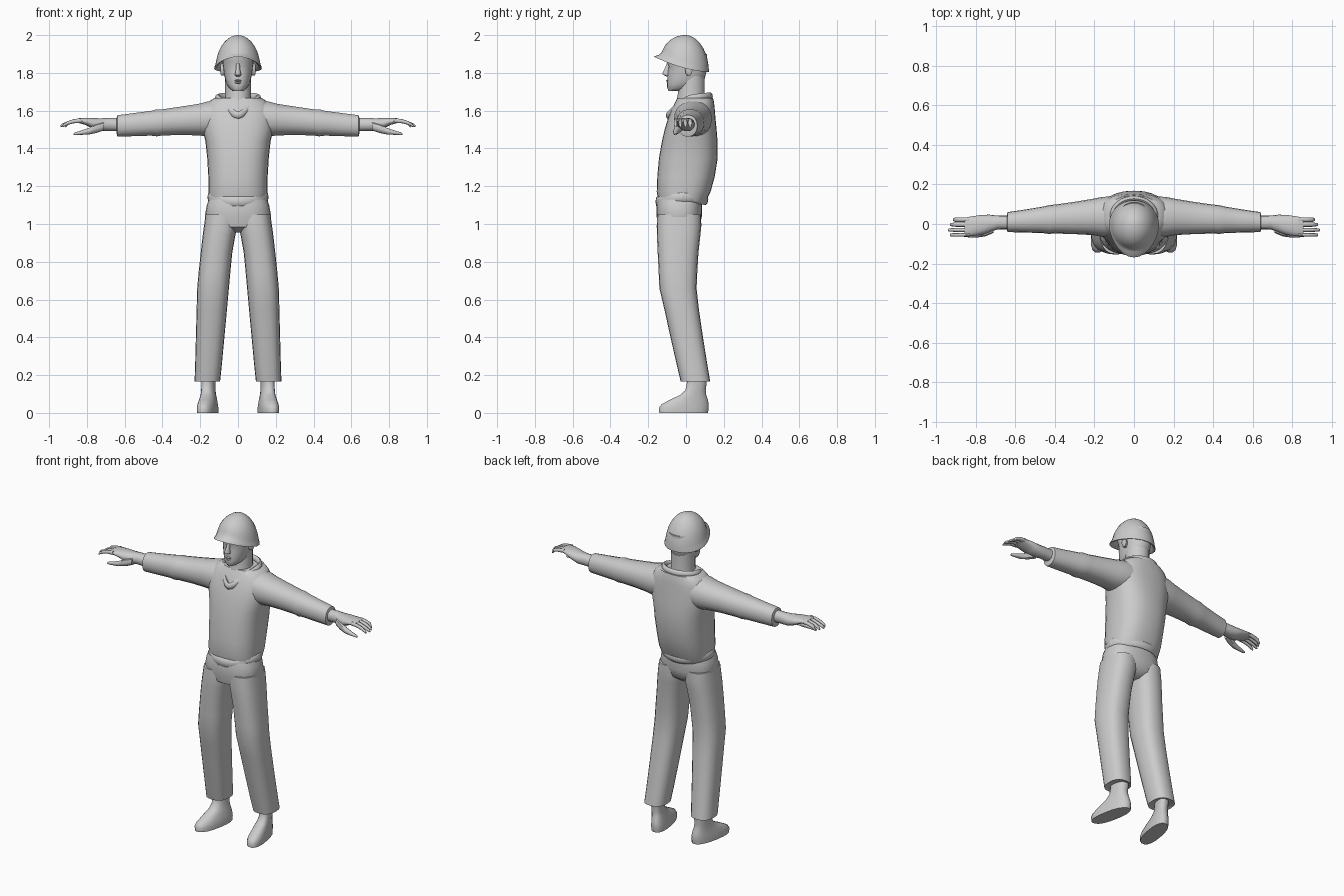
import bpy, math
from mathutils import Vector

cloth = bpy.data.materials.new("light_grey")
cloth.diffuse_color = (0.6, 0.6, 0.6, 1)


def skin_rings(name, rings, angle=50):
    """Join rings of points into a closed, smooth-shaded part."""
    n = len(rings[0])
    verts = [p for ring in rings for p in ring]
    faces = [list(range(n))[::-1], list(range(len(verts) - n, len(verts)))]
    for k in range(len(rings) - 1):
        for i in range(n):
            j = (i + 1) % n
            faces.append([k * n + i, k * n + j, (k + 1) * n + j, (k + 1) * n + i])
    me = bpy.data.meshes.new(name)
    me.from_pydata(verts, [], faces)
    me.materials.append(cloth)
    ob = bpy.data.objects.new(name, me)
    bpy.context.collection.objects.link(ob)
    bpy.ops.object.select_all(action='DESELECT')
    ob.select_set(True)
    bpy.context.view_layer.objects.active = ob
    bpy.ops.object.mode_set(mode='EDIT')
    bpy.ops.mesh.select_all(action='SELECT')
    bpy.ops.mesh.normals_make_consistent(inside=False)
    bpy.ops.object.mode_set(mode='OBJECT')
    bpy.ops.object.shade_smooth_by_angle(angle=math.radians(angle))
    return ob


def unit(n, p):
    """Rounded-square outline; p = 2 is a circle."""
    for i in range(n):
        a = 2 * math.pi * i / n
        c, s = math.cos(a), math.sin(a)
        yield (math.copysign(abs(c) ** (2 / p), c), math.copysign(abs(s) ** (2 / p), s))


def upright(name, rows, n=20, p=2.3, angle=50, warp=None):
    """Rows: z, x0, x1, y0, y1."""
    rings = []
    for z, x0, x1, y0, y1 in rows:
        ring = [Vector(((x0 + x1) / 2 + u * (x1 - x0) / 2,
                        (y0 + y1) / 2 + v * (y1 - y0) / 2, z)) for u, v in unit(n, p)]
        rings.append([warp(q) for q in ring] if warp else ring)
    return skin_rings(name, rings, angle)


def sideways(name, rows, side, n=16, p=2.2, angle=50):
    """Rows: x, y0, y1, z0, z1; mirrored by side."""
    rings = [[Vector((side * x, (y0 + y1) / 2 + u * (y1 - y0) / 2,
                      (z0 + z1) / 2 + v * (z1 - z0) / 2)) for u, v in unit(n, p)]
             for x, y0, y1, z0, z1 in rows]
    return skin_rings(name, rings, angle)


def sym(rows):
    return [(z, -w, w, y0, y1) for z, w, y0, y1 in rows]


def tube(name, pts, ru, rz, n=8):
    """Closed roll of cloth around the body, following pts."""
    rings, m = [], len(pts)
    for i in range(m + 1):
        c = pts[i % m]
        t = pts[(i + 1) % m] - pts[i - 1 if i % m else -1]
        out = Vector((t.y, -t.x, 0)).normalized()
        up = out.cross(t).normalized()
        rings.append([c + out * ru * u + up * rz * v for u, v in unit(n, 2)])
    return skin_rings(name, rings)


# Sweater body
upright("sweater_body", sym([
    (1.12, .150, -.145, .105), (1.17, .156, -.155, .130), (1.25, .157, -.152, .152),
    (1.35, .163, -.143, .168), (1.44, .173, -.127, .167), (1.50, .188, -.113, .162),
    (1.56, .192, -.095, .156), (1.61, .182, -.075, .152), (1.645, .158, -.058, .148),
    (1.668, .125, -.045, .143)]), n=28, p=2.5)

# Rolled hem, sagging at the front
ring = [2 * math.pi * i / 32 for i in range(32)]
tube("sweater_hem", [Vector((.148 * math.cos(a), -.022 + .126 * math.sin(a),
     1.13 - .012 * max(0, -math.sin(a)) + .012 * math.cos(a) ** 2)) for a in ring], .014, .03)

# Collar: high behind the neck, dropping to a V on the chest
path = []
for a in ring:
    f = max(0, -math.sin(a)) ** 2.2
    w = .108 * (1 - .35 * f)
    path.append(Vector((w * math.cos(a), .04 + .088 * math.sin(a) - .045 * f,
                        1.667 + .01 * math.sin(a) - .082 * f)))
tube("sweater_collar", path, .014, .02)

# Trousers: hips and waist
upright("trouser_hips", sym([
    (.955, .045, -.09, .03), (.985, .15, -.145, .07), (1.04, .176, -.156, .084),
    (1.10, .165, -.156, .085), (1.13, .155, -.15, .085)]), n=24, p=2.5)

# Head and neck
upright("neck", sym([(1.55, .085, -.072, .11), (1.62, .075, -.062, .105),
                     (1.68, .068, -.045, .10), (1.80, .068, -.04, .10)]), n=18, p=2)
upright("head", sym([
    (1.705, .028, -.092, -.02), (1.718, .045, -.099, .03), (1.74, .06, -.100, .07),
    (1.765, .068, -.099, .098), (1.80, .075, -.098, .107), (1.835, .079, -.092, .11),
    (1.86, .082, -.102, .11), (1.90, .085, -.105, .11)]), n=24, p=2.2)
upright("nose", sym([(1.782, .012, -.105, -.08), (1.79, .018, -.124, -.08),
                     (1.80, .015, -.126, -.08), (1.825, .010, -.112, -.08),
                     (1.85, .009, -.102, -.08)]), n=10, p=2)
for z, d in ((1.759, -.106), (1.747, -.104)):
    upright("lip", sym([(z - .006, .016, d + .005, -.07), (z, .024, d, -.07),
                        (z + .005, .014, d + .004, -.07)]), n=10, p=2)

# Helmet with flared, tilted rim
rings = []
for h, grow, fl in ((.30, .86, 0), (.02, .93, .3), (0, 1, 1), (.03, 1, .95), (.10, 1, .35),
                    (.2, 1, .08), (.35, 1, 0), (.5, 1, 0), (.65, 1, 0), (.78, 1, 0),
                    (.88, 1, 0), (.95, 1, 0), (.985, 1, 0), (.999, 1, 0)):
    r = grow * math.sqrt(1 - h * h)
    pts = []
    for u, v in unit(28, 2):
        front = max(0, -v)
        x = u * r * (.118 + .008 * fl)
        y = -.004 + v * r * (.125 + .04 * fl * front)
        rim_y = -.004 + v * (.125 + .04 * front)
        rim = 1.805 + .08 * max(0, (.121 - rim_y) / .29) ** 1.7
        pts.append(Vector((x, y, rim + h * (2 - rim))))
    rings.append(pts)
skin_rings("helmet", rings, 60)

for s, tag in ((-1, "right"), (1, "left")):
    def mir(q, s=s):
        return Vector((s * q.x, q.y, q.z))

    # Ear
    sideways(tag + "_ear", [(.07, -.005, .03, 1.785, 1.85), (.088, -.005, .035, 1.785, 1.85),
                            (.092, 0, .03, 1.79, 1.845)], s, n=10)

    # Sleeve with a slight elbow fold and a cuff
    sideways(tag + "_sleeve", [
        (.08, -.06, .14, 1.47, 1.655), (.16, -.064, .137, 1.462, 1.65),
        (.21, -.056, .127, 1.468, 1.637), (.30, -.051, .112, 1.470, 1.623),
        (.40, -.048, .098, 1.468, 1.608), (.43, -.050, .095, 1.463, 1.608),
        (.46, -.046, .088, 1.467, 1.600), (.55, -.043, .073, 1.464, 1.588),
        (.638, -.041, .06, 1.462, 1.577), (.642, -.03, .045, 1.475, 1.565)], s, n=18)

    # Wrist and palm
    sideways(tag + "_hand", [
        (.60, -.028, .042, 1.490, 1.562), (.69, -.027, .043, 1.492, 1.562),
        (.73, -.042, .047, 1.492, 1.560), (.77, -.055, .046, 1.505, 1.562),
        (.81, -.060, .040, 1.525, 1.562), (.845, -.062, .034, 1.535, 1.560),
        (.855, -.058, .030, 1.540, 1.556)], s, n=14)

    # Fingers and thumb
    for i, (y, tip) in enumerate(((.022, .915), (-.003, .93), (-.030, .94), (-.055, .93))):
        b = .012 - .001 * i
        sideways(f"{tag}_finger_{i + 1}", [
            (.83, y - b, y + b, 1.536, 1.560), (.87, y - b, y + b, 1.533, 1.555),
            (.90, y - b, y + b, 1.525, 1.545), (tip - .006, y - .008, y + .008, 1.514, 1.530),
            (tip, y - .005, y + .005, 1.512, 1.522)], s, n=8)
    sideways(tag + "_thumb", [
        (.71, -.045, -.01, 1.495, 1.54), (.75, -.062, -.022, 1.482, 1.53),
        (.79, -.068, -.036, 1.474, 1.508), (.83, -.068, -.044, 1.472, 1.495),
        (.862, -.064, -.048, 1.470, 1.485), (.87, -.060, -.052, 1.472, 1.480)], s, n=8)

    # Trouser leg
    upright(tag + "_trouser_leg", [
        (1.05, .005, .172, -.152, .08), (.99, .004, .180, -.155, .081),
        (.94, .014, .187, -.154, .076), (.85, .030, .197, -.150, .066),
        (.75, .040, .208, -.145, .060), (.66, .048, .216, -.141, .056),
        (.55, .058, .219, -.115, .068), (.40, .072, .223, -.082, .090),
        (.25, .086, .227, -.048, .114), (.165, .095, .230, -.028, .128),
        (.170, .106, .218, -.016, .116)], n=20, p=2.5, warp=mir)

    # Shoe, toes turned outward
    def toe_out(q, s=s):
        return Vector((s * (q.x - .18 * (q.y - .02)), q.y, q.z))
    upright(tag + "_shoe", [
        (0, .105, .205, -.143, .118), (.025, .105, .205, -.146, .122),
        (.045, .109, .203, -.132, .122), (.07, .115, .200, -.085, .117),
        (.095, .122, .198, -.032, .108), (.12, .127, .198, -.004, .105),
        (.16, .128, .198, .004, .110), (.22, .126, .200, .004, .112)],
        n=18, p=2.4, angle=45, warp=toe_out)
